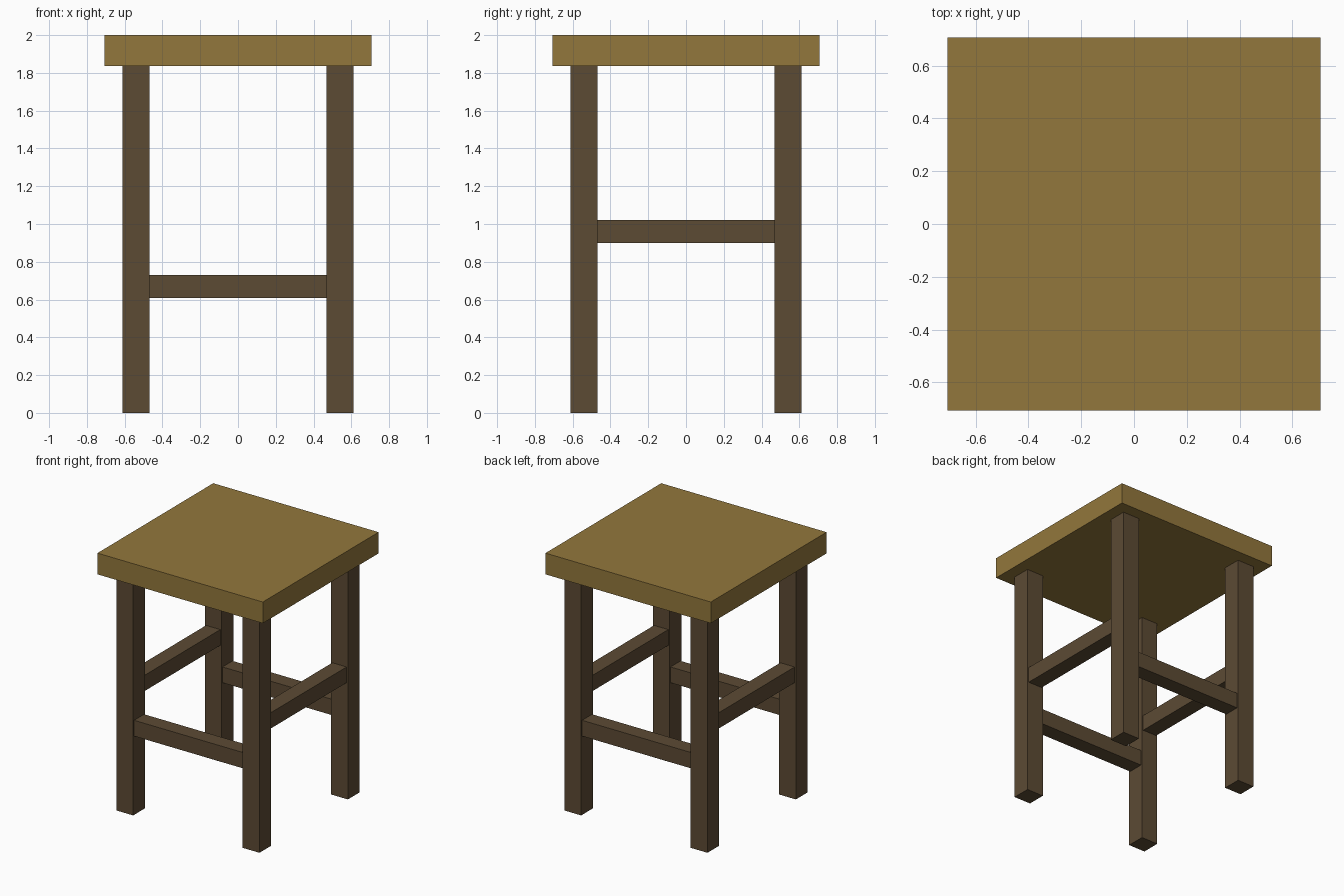
import bpy

cube = bpy.data.objects.get("Cube")
if cube:
    bpy.data.objects.remove(cube, do_unlink=True)


def make_material(name, rgb):
    mat = bpy.data.materials.new(name)
    mat.use_nodes = True
    color = (*rgb, 1)
    mat.diffuse_color = color
    mat.node_tree.nodes["Principled BSDF"].inputs["Base Color"].default_value = color
    return mat


def box(name, center, size, mat):
    bpy.ops.mesh.primitive_cube_add(size=1, location=center)
    obj = bpy.context.object
    obj.name = name
    obj.scale = size
    bpy.ops.object.transform_apply(location=False, rotation=False, scale=True)
    obj.data.materials.append(mat)
    return obj


light_wood = make_material("light wood", (0.29, 0.185, 0.045))
dark_wood = make_material("dark wood", (0.107, 0.069, 0.034))

HEIGHT = 2.0
SEAT_WIDTH = 1.414
SEAT_THICK = 0.164
LEG = 0.144          # leg section
LEG_POS = 0.54       # leg centre distance from the axis
RAIL = 0.122         # rail section
LOW_RAIL_Z = 0.67
HIGH_RAIL_Z = 0.96

# Seat slab
box("seat", (0, 0, HEIGHT - SEAT_THICK / 2), (SEAT_WIDTH, SEAT_WIDTH, SEAT_THICK), light_wood)

# Four square legs
leg_height = HEIGHT - SEAT_THICK
for side, sx in (("left", 1), ("right", -1)):
    for end, sy in (("front", -1), ("back", 1)):
        box(f"{end}_{side}_leg", (sx * LEG_POS, sy * LEG_POS, leg_height / 2),
            (LEG, LEG, leg_height), dark_wood)

# Low rails at front and back, high rails at the sides
span = 2 * LEG_POS - LEG
for end, s in (("front", -1), ("back", 1)):
    box(f"{end}_rail", (0, s * LEG_POS, LOW_RAIL_Z), (span, RAIL, RAIL), dark_wood)
for side, s in (("left", 1), ("right", -1)):
    box(f"{side}_rail", (s * LEG_POS, 0, HIGH_RAIL_Z), (RAIL, span, RAIL), dark_wood)
